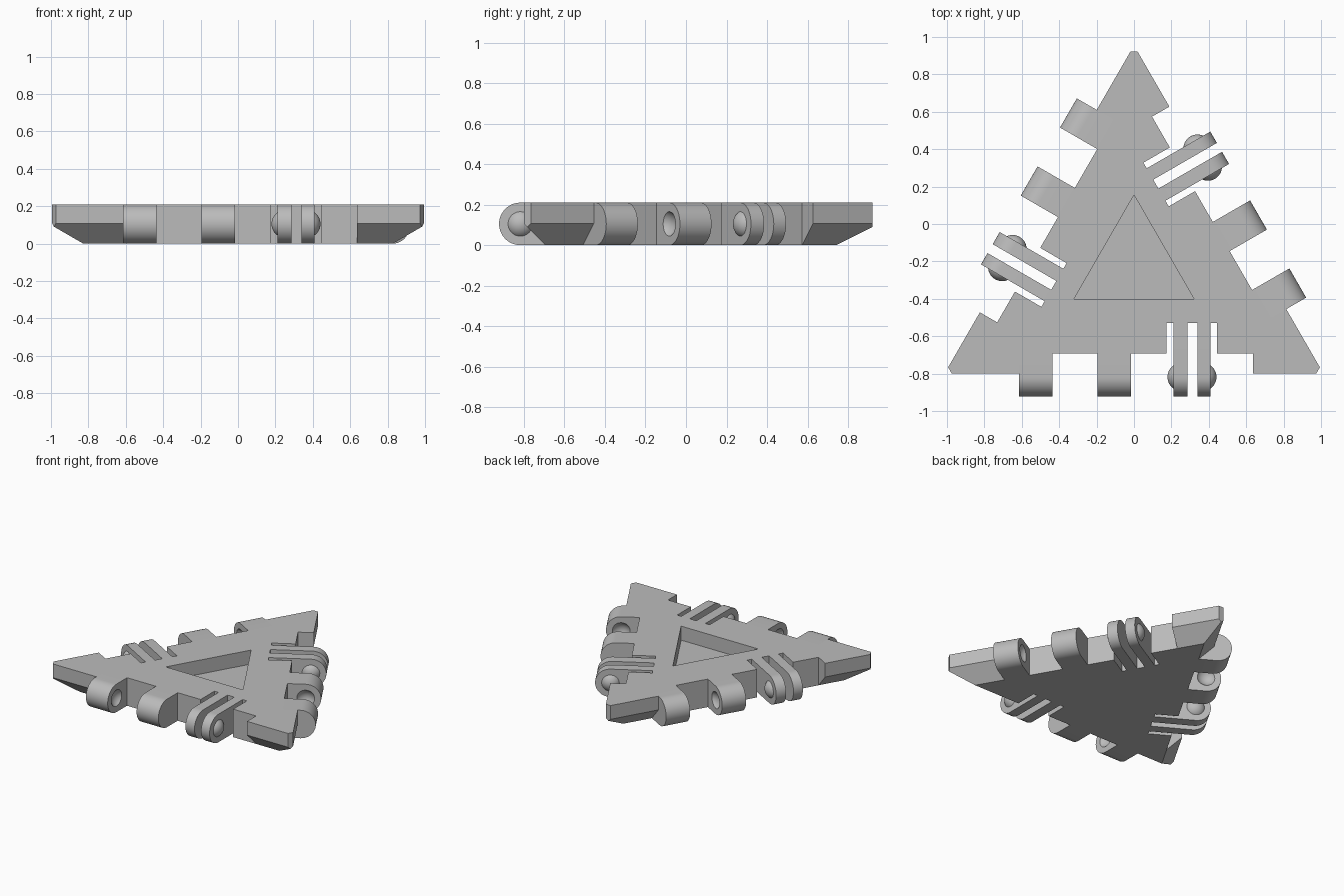
import bpy, bmesh, math
from mathutils import Vector, Matrix

if "Cube" in bpy.data.objects:
    bpy.data.objects.remove(bpy.data.objects["Cube"], do_unlink=True)

H = 0.21            # plate thickness
MID = H / 2
CENTRE_Y = -0.215   # centre of the three-fold symmetry
EDGE = 0.585        # distance from centre to the outer edges
INNER = 0.478       # distance from centre to the recessed edges
ROOT = 0.315        # bottom of the clip slots
PIN = 0.603         # hinge axis
BALL = 0.075        # ball radius
BUMP = 0.031        # how far the balls stand out

grey = bpy.data.materials.new("plain_grey")
grey.use_nodes = True
colour = (0.5, 0.5, 0.5, 1)
grey.diffuse_color = colour
grey.node_tree.nodes["Principled BSDF"].inputs["Base Color"].default_value = colour


def turn(side):
    return Matrix.Rotation(side * math.tau / 3, 4, "Z")


def triangle(inradius, z):
    return [turn(i) @ Vector((0, 2 * inradius, z)) for i in range(3)]


def loft(bm, loops):
    """Closed solid through loops with equal point counts."""
    rings = [[bm.verts.new(p) for p in loop] for loop in loops]
    n = len(rings[0])
    for low, high in zip(rings, rings[1:]):
        for i in range(n):
            j = (i + 1) % n
            bm.faces.new((low[i], low[j], high[j], high[i]))
    bm.faces.new(rings[0][::-1])
    bm.faces.new(rings[-1])


def finish(bm, name):
    bmesh.ops.recalc_face_normals(bm, faces=bm.faces[:])
    mesh = bpy.data.meshes.new(name)
    bm.to_mesh(mesh)
    bm.free()
    mesh.materials.append(grey)
    return mesh


def place(mesh, name, side=0):
    ob = bpy.data.objects.new(name, mesh)
    bpy.context.collection.objects.link(ob)
    ob.location.y = CENTRE_Y
    ob.rotation_euler.z = side * math.tau / 3
    return ob


def smooth(ob):
    bpy.ops.object.select_all(action="DESELECT")
    ob.select_set(True)
    bpy.context.view_layer.objects.active = ob
    bpy.ops.object.shade_smooth_by_angle(angle=math.radians(30))


def cut(ob, cutter):
    """Subtract the cutter, bake the result and discard the cutter."""
    cutter.hide_render = True
    mod = ob.modifiers.new("cut", "BOOLEAN")
    mod.operation = "DIFFERENCE"
    mod.solver = "EXACT"
    mod.object = cutter
    bpy.ops.object.select_all(action="DESELECT")
    bpy.context.view_layer.objects.active = ob
    ob.select_set(True)
    bpy.ops.object.modifier_apply(modifier=mod.name)
    bpy.data.objects.remove(cutter, do_unlink=True)


def sphere(bm, x):
    place_at = Matrix.Translation((x, -PIN, MID)) @ Matrix.Rotation(math.pi / 2, 4, "Y")
    bmesh.ops.create_uvsphere(bm, u_segments=32, v_segments=24, radius=BALL, matrix=place_at)


def rounded_arm(x0, x1, root):
    """Hinge arm with a half-round end, running out from the root."""
    profile = [(-root, H)]
    for i in range(25):
        a = math.pi / 2 + math.pi * i / 24
        profile.append((-PIN + MID * math.cos(a), MID + MID * math.sin(a)))
    profile.append((-root, 0))
    bm = bmesh.new()
    loft(bm, [[Vector((x, y, z)) for y, z in profile] for x in (x0, x1)])
    return finish(bm, "arm")


# Plate: triangle with undercut edges and blunted tips
bm = bmesh.new()
loft(bm, [triangle(INNER, 0), triangle(EDGE, EDGE - INNER), triangle(EDGE, H)])
for i in range(3):
    out = turn(i) @ Vector((0, 1, 0))
    res = bmesh.ops.bisect_plane(bm, geom=bm.verts[:] + bm.edges[:] + bm.faces[:],
                                 plane_co=out * 1.136, plane_no=out, clear_outer=True)
    bmesh.ops.holes_fill(bm, edges=[e for e in bm.edges if e.is_boundary])
plate = place(finish(bm, "plate"), "plate")

# Edge recesses, clip notches and central pocket
notch = [(-0.615, -1), (0.635, -1), (0.635, -INNER), (0.445, -INNER),
         (0.445, -ROOT), (0.175, -ROOT), (0.175, -INNER), (-0.615, -INNER)]
bm = bmesh.new()
for i in range(3):
    loft(bm, [[turn(i) @ Vector((x, y, z)) for x, y in notch] for z in (-1, 1)])
loft(bm, [triangle(0.185, MID), triangle(0.185, 1)])
cut(plate, place(finish(bm, "notch_cutter"), "notch_cutter"))

# Knuckles with facing sockets
parts = []
for name, x0, x1, socket in (("outer_knuckle", -0.615, -0.435, -0.435 - BUMP + BALL),
                             ("inner_knuckle", -0.195, -0.015, -0.195 + BUMP - BALL)):
    ob = place(rounded_arm(x0, x1, INNER), name)
    bm = bmesh.new()
    sphere(bm, socket)
    cut(ob, place(finish(bm, "socket_cutter"), "socket_cutter"))
    parts.append(ob)

# Clip prongs, each with a snap ball on its outer face
for name, x0, x1, face, sign in (("left_prong", 0.34, 0.41, 0.41, 1),
                                 ("right_prong", 0.21, 0.285, 0.21, -1)):
    parts.append(place(rounded_arm(x0, x1, ROOT), name))
    bm = bmesh.new()
    sphere(bm, face + sign * (BUMP - BALL))
    bmesh.ops.bisect_plane(bm, geom=bm.verts[:] + bm.edges[:] + bm.faces[:],
                           plane_co=(face - sign * 0.002, 0, 0), plane_no=(-sign, 0, 0),
                           clear_outer=True)
    bmesh.ops.holes_fill(bm, edges=[e for e in bm.edges if e.is_boundary])
    parts.append(place(finish(bm, "ball"), name + "_ball"))

# Repeat the hinge parts on all three edges
for ob in parts:
    smooth(ob)
    for i in (1, 2):
        place(ob.data, ob.name + "_" + str(i + 1), i)
